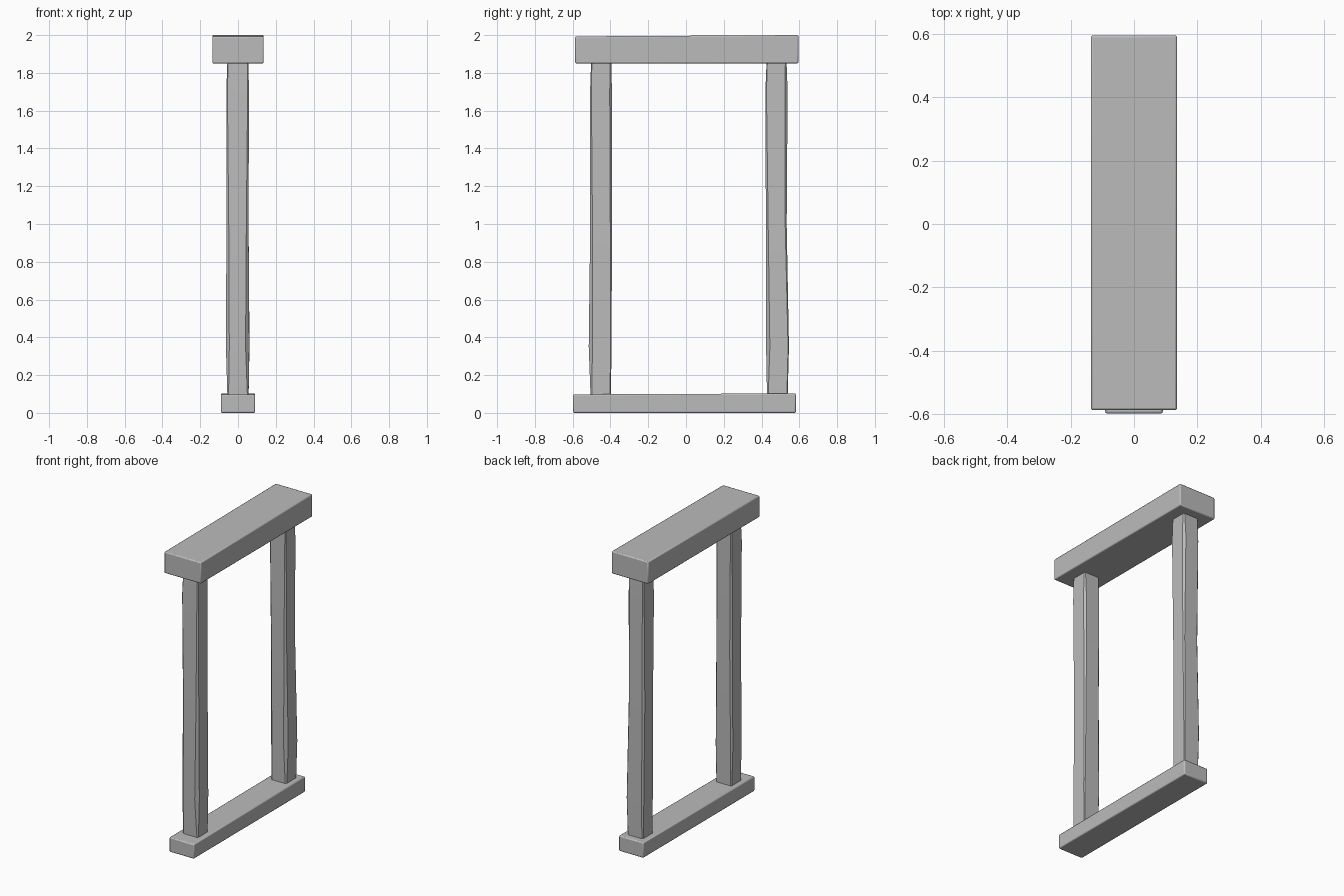
import bpy, bmesh

if "Cube" in bpy.data.objects:
    bpy.data.objects.remove(bpy.data.objects["Cube"])

grey = bpy.data.materials.new("plain grey")
grey.diffuse_color = (0.5, 0.5, 0.5, 1)
grey.use_nodes = True
grey.node_tree.nodes["Principled BSDF"].inputs["Base Color"].default_value = grey.diffuse_color


def finish(name, bm):
    bmesh.ops.recalc_face_normals(bm, faces=bm.faces)
    me = bpy.data.meshes.new(name)
    bm.to_mesh(me)
    bm.free()
    me.materials.append(grey)
    ob = bpy.data.objects.new(name, me)
    bpy.context.collection.objects.link(ob)
    bpy.ops.object.select_all(action='DESELECT')
    ob.select_set(True)
    bpy.context.view_layer.objects.active = ob
    return ob


def beam(name, hx, y0, y1, z0, z1, front_drop):
    # softly bevelled beam whose top dips slightly toward the front
    bm = bmesh.new()
    bmesh.ops.create_cube(bm, size=1)
    for v in bm.verts:
        front, top = v.co.y < 0, v.co.z > 0
        v.co = (hx if v.co.x > 0 else -hx, y0 if front else y1,
                (z1 - (front_drop if front else 0)) if top else z0)
    ob = finish(name, bm)
    bev = ob.modifiers.new("soft edges", 'BEVEL')
    bev.width, bev.segments = 0.007, 2
    bpy.ops.object.shade_smooth_by_angle(angle=0.6)


def post(name, rings):
    # hewn post: each ring is z, y0, y1, x0, x1 and the four corner cuts
    bm = bmesh.new()
    loops = []
    for z, y0, y1, x0, x1, a, b, c, d in rings:
        pts = [(x0 + a, y0), (x1 - b, y0), (x1, y0 + b), (x1, y1 - c),
               (x1 - c, y1), (x0 + d, y1), (x0, y1 - d), (x0, y0 + a)]
        loops.append([bm.verts.new((x, y, z)) for x, y in pts])
    for lo, hi in zip(loops, loops[1:]):
        for i in range(8):
            j = (i + 1) % 8
            bm.faces.new((lo[i], lo[j], hi[j], hi[i]))
    bm.faces.new(loops[0][::-1])
    bm.faces.new(loops[-1])
    finish(name, bm)
    bpy.ops.object.shade_smooth_by_angle(angle=0.5)


# top and bottom beams
beam("bottom_beam", 0.091, -0.598, 0.582, 0.0, 0.103, 0.005)
beam("top_beam", 0.136, -0.587, 0.595, 1.85, 2.0, 0.007)

# two uneven uprights
post("front_post", [
    (0.08, -0.505, -0.398, -0.056, 0.056, .006, .006, .004, .006),
    (0.35, -0.515, -0.394, -0.064, 0.060, .018, .020, .006, .010),
    (1.00, -0.507, -0.392, -0.061, 0.056, .012, .012, .009, .012),
    (1.70, -0.508, -0.392, -0.062, 0.058, .006, .007, .012, .008),
    (1.87, -0.502, -0.396, -0.056, 0.055, .004, .004, .005, .004)])
post("back_post", [
    (0.08, 0.429, 0.538, -0.056, 0.056, .006, .006, .004, .006),
    (0.35, 0.424, 0.545, -0.062, 0.061, .016, .020, .005, .010),
    (1.00, 0.423, 0.533, -0.060, 0.056, .012, .012, .008, .012),
    (1.70, 0.420, 0.538, -0.061, 0.058, .006, .006, .015, .008),
    (1.87, 0.427, 0.532, -0.056, 0.055, .004, .004, .006, .004)])
